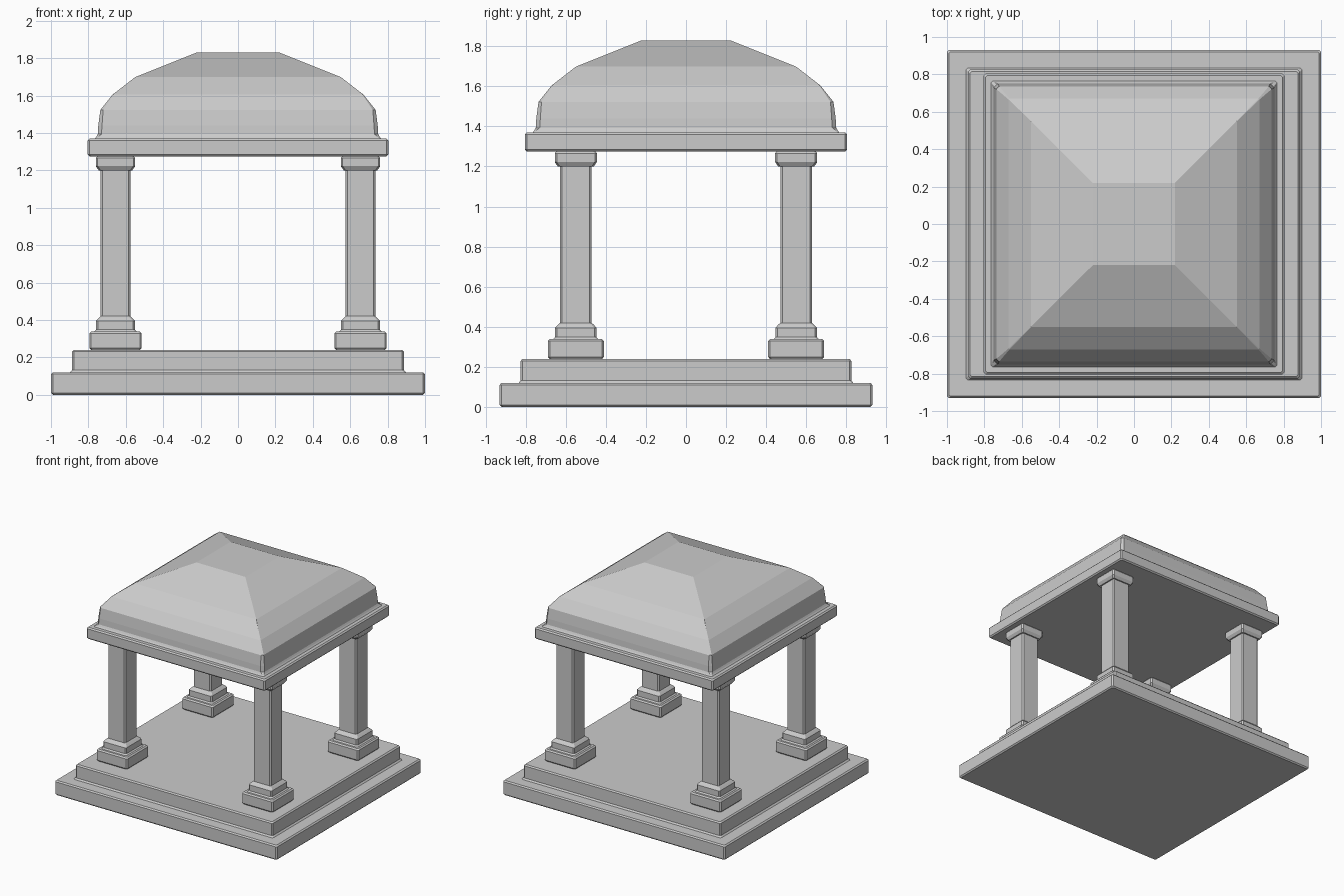
import bpy, bmesh

if "Cube" in bpy.data.objects:
    bpy.data.objects.remove(bpy.data.objects["Cube"])


def loft(name, profile, ratio=1.0, centre=(0, 0), chamfer=0.01):
    """Stack rectangular rings (half width, z[, corner chamfer]) into a closed solid."""
    bm = bmesh.new()
    rings = []
    for h, z, *rest in profile:
        c = rest[0] if rest else chamfer
        x, y = h, h * ratio
        outline = [(x, -y + c), (x, y - c), (x - c, y), (-x + c, y),
                   (-x, y - c), (-x, -y + c), (-x + c, -y), (x - c, -y)]
        rings.append([bm.verts.new((centre[0] + px, centre[1] + py, z))
                      for px, py in outline])
    for low, high in zip(rings, rings[1:]):
        for i in range(8):
            j = (i + 1) % 8
            bm.faces.new((low[i], low[j], high[j], high[i]))
    bm.faces.new(rings[0][::-1])
    bm.faces.new(rings[-1])
    bmesh.ops.remove_doubles(bm, verts=bm.verts[:], dist=0.0005)
    bmesh.ops.recalc_face_normals(bm, faces=bm.faces[:])
    mesh = bpy.data.meshes.new(name)
    bm.to_mesh(mesh)
    bm.free()
    obj = bpy.data.objects.new(name, mesh)
    bpy.context.collection.objects.link(obj)
    return obj


# Two-step base, with small bevels on inner and outer corners
loft("stepped_base", [
    (0.99, 0.0), (1.0, 0.01), (1.0, 0.11), (0.99, 0.12),
    (0.898, 0.12), (0.887, 0.132), (0.887, 0.23), (0.877, 0.24)], ratio=0.93)

# Four square columns with stepped feet and flared capitals
column = [
    (0.13, 0.238), (0.14, 0.25), (0.14, 0.328), (0.13, 0.338),
    (0.114, 0.338), (0.104, 0.348), (0.104, 0.395), (0.088, 0.412),
    (0.079, 0.42), (0.079, 1.20), (0.09, 1.20), (0.105, 1.222),
    (0.105, 1.266), (0.096, 1.277)]
for side_x, x in (("left", -0.655), ("right", 0.655)):
    for side_y, y in (("front", -0.55), ("back", 0.55)):
        loft(f"{side_y}_{side_x}_column", column, centre=(x, y))

# Roof slab and curved hipped dome
loft("domed_roof", [
    (0.794, 1.275), (0.804, 1.285), (0.804, 1.36), (0.794, 1.37),
    (0.765, 1.37), (0.757, 1.38), (0.75, 1.393, 0.02), (0.747, 1.44, 0.02),
    (0.736, 1.523, 0.015), (0.67, 1.605, 0.005), (0.55, 1.698, 0),
    (0.22, 1.83, 0)])
